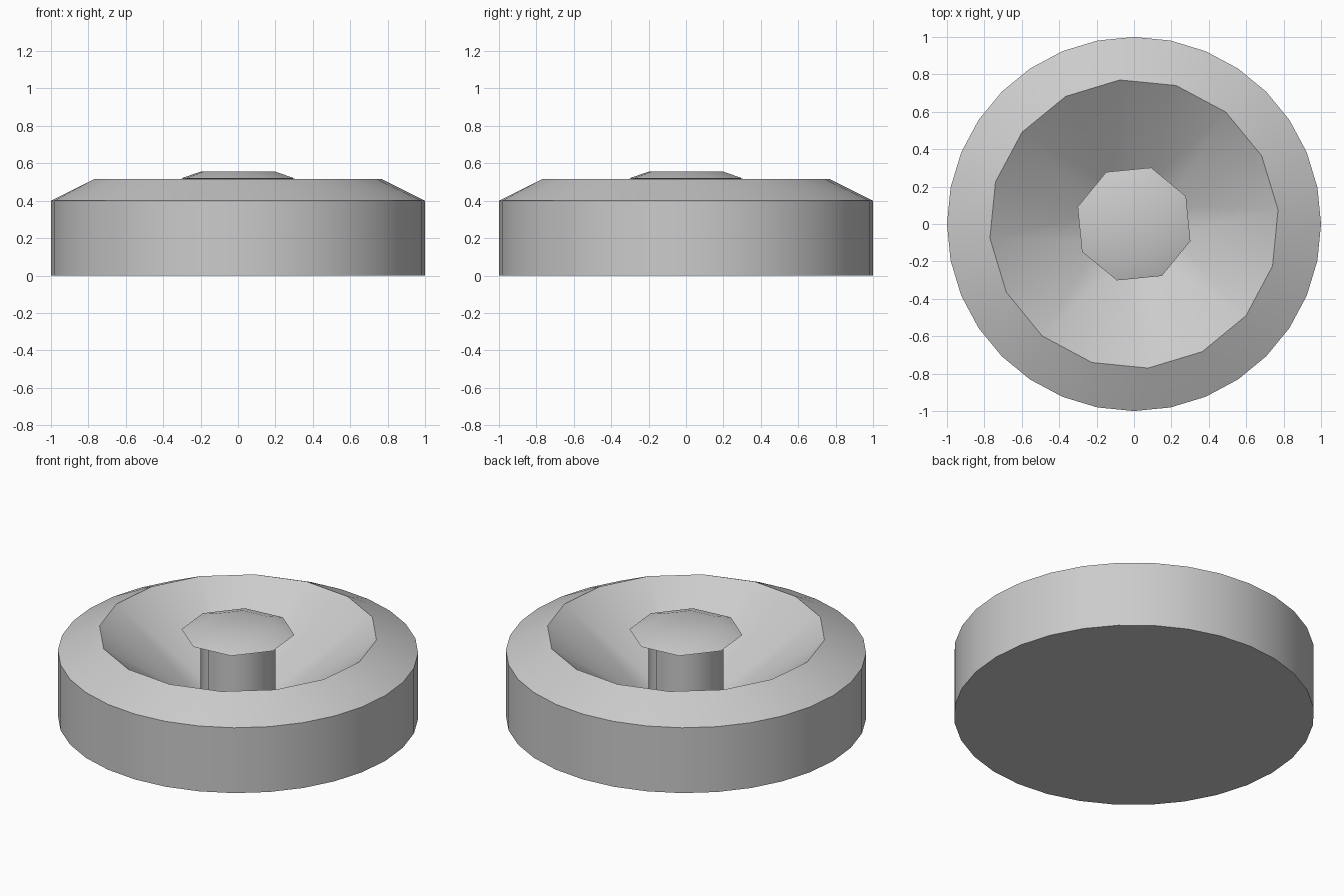
import bpy, bmesh
from math import pi, cos, sin, radians

if "Cube" in bpy.data.objects:
    bpy.data.objects.remove(bpy.data.objects["Cube"])


def ring(bm, sides, offset, r, z):
    """A horizontal polygon ring, first vertex at `offset` degrees."""
    step = 360 / sides
    angles = [radians(offset + i * step) for i in range(sides)]
    return [bm.verts.new((r * cos(a), r * sin(a), z)) for a in angles], offset, step


def stitch(bm, low, high):
    """Join two rings, even when their side counts differ."""
    (a, oa, sa), (b, ob, sb) = low, high
    if len(a) == len(b):
        for i in range(len(a)):
            k = (i + 1) % len(a)
            bm.faces.new((a[i], a[k], b[k], b[i]))
        return
    i = j = 0
    while i < len(a) or j < len(b):
        va, vb = a[i % len(a)], b[j % len(b)]
        use_a = oa + (i + 0.5) * sa <= ob + (j + 0.5) * sb + 1e-6
        if j == len(b) or (use_a and i < len(a)):
            i += 1
            bm.faces.new((va, a[i % len(a)], vb))
        else:
            j += 1
            bm.faces.new((va, b[j % len(b)], vb))


def build(name, profile, smooth, bottom=False, top=False):
    """Stack rings (sides, offset, radius, height) into one part."""
    bm = bmesh.new()
    rings = [ring(bm, *p) for p in profile]
    for low, high in zip(rings, rings[1:]):
        stitch(bm, low, high)
    if bottom:
        bm.faces.new(rings[0][0][::-1])
    if top:
        bm.faces.new(rings[-1][0])
    mesh = bpy.data.meshes.new(name)
    bm.to_mesh(mesh)
    bm.free()
    ob = bpy.data.objects.new(name, mesh)
    bpy.context.collection.objects.link(ob)
    bpy.ops.object.select_all(action='DESELECT')
    ob.select_set(True)
    bpy.context.view_layer.objects.active = ob
    bpy.ops.object.shade_smooth_by_angle(angle=radians(smooth))
    return ob


TURN = -16.875  # twist of the eight-sided centre

# Round dish: straight wall, sloped shoulder, conical bowl
build("dish", [
    (32, 0, 1.0, 0.0),
    (32, 0, 1.0, 0.4),
    (16, 5.625, 0.774, 0.515),
    (8, TURN, 0.21, 0.10),
], 35, bottom=True)

# Centre post with a flared cap
build("centre_post", [
    (8, TURN, 0.21, 0.10),
    (8, TURN, 0.21, 0.49),
    (8, TURN, 0.315, 0.52),
    (8, TURN, 0.21, 0.555),
], 50, top=True)
